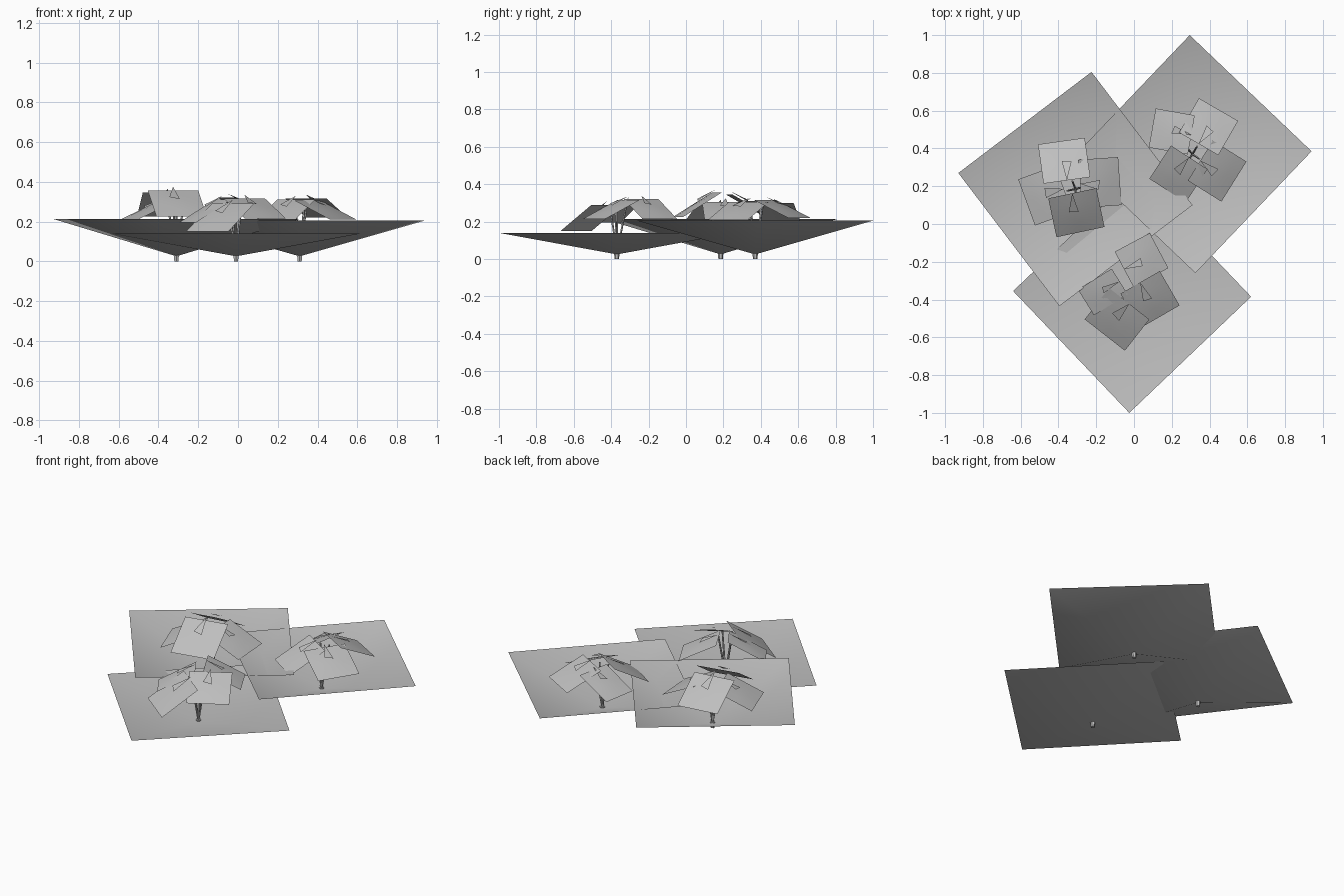
import bpy, bmesh, math
from mathutils import Vector

if "Cube" in bpy.data.objects:
    bpy.data.objects.remove(bpy.data.objects["Cube"])

grey = bpy.data.materials.new("soft_grey")
grey.diffuse_color = (0.52, 0.52, 0.52, 1)
grey.use_nodes = True
grey.node_tree.nodes["Principled BSDF"].inputs["Base Color"].default_value = grey.diffuse_color


def add(name, bm, smooth):
    me = bpy.data.meshes.new(name)
    bm.to_mesh(me)
    bm.free()
    me.materials.append(grey)
    for p in me.polygons:
        p.use_smooth = smooth
    bpy.context.collection.objects.link(bpy.data.objects.new(name, me))


def dish(name, c, a, rim):
    """Open shallow four-sided funnel; a is one half diagonal."""
    bm = bmesh.new()
    apex = bm.verts.new((c[0], c[1], 0.025))
    ax, ay = a
    ring = [bm.verts.new((c[0] + x, c[1] + y, rim))
            for x, y in ((ax, ay), (-ay, ax), (-ax, -ay), (ay, -ax))]
    for i in range(4):
        bm.faces.new((ring[i], ring[(i + 1) % 4], apex))
    add(name, bm, True)


def rod(name, a, b, r1, r2, sides):
    """Tapered stalk between two points."""
    a, b = Vector(a), Vector(b)
    bm = bmesh.new()
    bmesh.ops.create_cone(bm, cap_ends=True, segments=sides, radius1=r1, radius2=r2,
                          depth=(b - a).length)
    bm.transform(Vector((0, 0, 1)).rotation_difference(b - a).to_matrix().to_4x4())
    bmesh.ops.translate(bm, verts=bm.verts, vec=(a + b) / 2)
    add(name, bm, False)


def leaf(name, x, y, angle, width, z_in, z_out, length=0.21):
    """Arched square sheet that falls away outwards, with a raised tip."""
    t = math.radians(angle)
    out, side = Vector((math.cos(t), math.sin(t), 0)), Vector((-math.sin(t), math.cos(t), 0))

    def point(u, v, lift=0.0):  # u outwards, v sideways, both 0..1
        p = Vector((x, y, 0)) + out * (u - 0.5) * length + side * (v - 0.5) * width
        p.z = z_in + (z_out - z_in) * u + 0.12 * u * (1 - u) * v * (1 - v) + lift
        return p

    n = 4
    bm = bmesh.new()
    grid = [[bm.verts.new(point(i / n, j / n)) for j in range(n + 1)] for i in range(n + 1)]
    for i in range(n):
        for j in range(n):
            bm.faces.new((grid[i][j], grid[i + 1][j], grid[i + 1][j + 1], grid[i][j + 1]))
    add(name, bm, True)

    # small pointed flap standing on the inner half
    bm = bmesh.new()
    bm.faces.new([bm.verts.new(point(*q)) for q in
                  ((0.0, 0.5, 0.02), (0.5, 0.55, 0.015), (0.45, 0.35, 0.02))])
    add(name + "_tip", bm, False)


# centre, half diagonal, rim height
sheets = {
    "left": ((-0.31, 0.185), (-0.62, 0.085), 0.213),
    "right": ((0.31, 0.37), (-0.015, 0.63), 0.205),
    "front": ((-0.01, -0.37), (-0.015, -0.63), 0.14),
}
# x, y, outward angle, width, inner height, outer height
leaves = {
    "left": [(-0.37, 0.335, 98, 0.25, 0.345, 0.225), (-0.18, 0.22, 4, 0.255, 0.305, 0.205),
             (-0.305, 0.06, -78, 0.26, 0.355, 0.225), (-0.47, 0.15, 200, 0.26, 0.295, 0.20)],
    "right": [(0.395, 0.515, 60, 0.24, 0.315, 0.22), (0.20, 0.49, 170, 0.21, 0.30, 0.205),
              (0.235, 0.265, 237, 0.23, 0.31, 0.195), (0.44, 0.28, -32, 0.25, 0.305, 0.21)],
    "front": [(0.04, -0.19, 28, 0.21, 0.32, 0.215), (0.085, -0.40, -60, 0.24, 0.315, 0.215),
              (-0.09, -0.505, 232, 0.27, 0.29, 0.15), (-0.165, -0.36, 212, 0.16, 0.31, 0.195)],
}

for name, (c, a, rim) in sheets.items():
    dish(name + "_ground_sheet", c, a, rim)
    base = Vector((c[0], c[1], 0.03))
    rod(name + "_root", (c[0], c[1], 0), (c[0], c[1], 0.035), 0.012, 0.015, 6)
    for i, spec in enumerate(leaves[name]):
        leaf(f"{name}_leaf_{i}", *spec)
        # stalk leans slightly towards its leaf
        top = Vector((c[0], c[1], 0.29)).lerp(Vector((spec[0], spec[1], 0.28)), 0.28)
        rod(f"{name}_stalk_{i}", base, top, 0.006, 0.005, 5)
